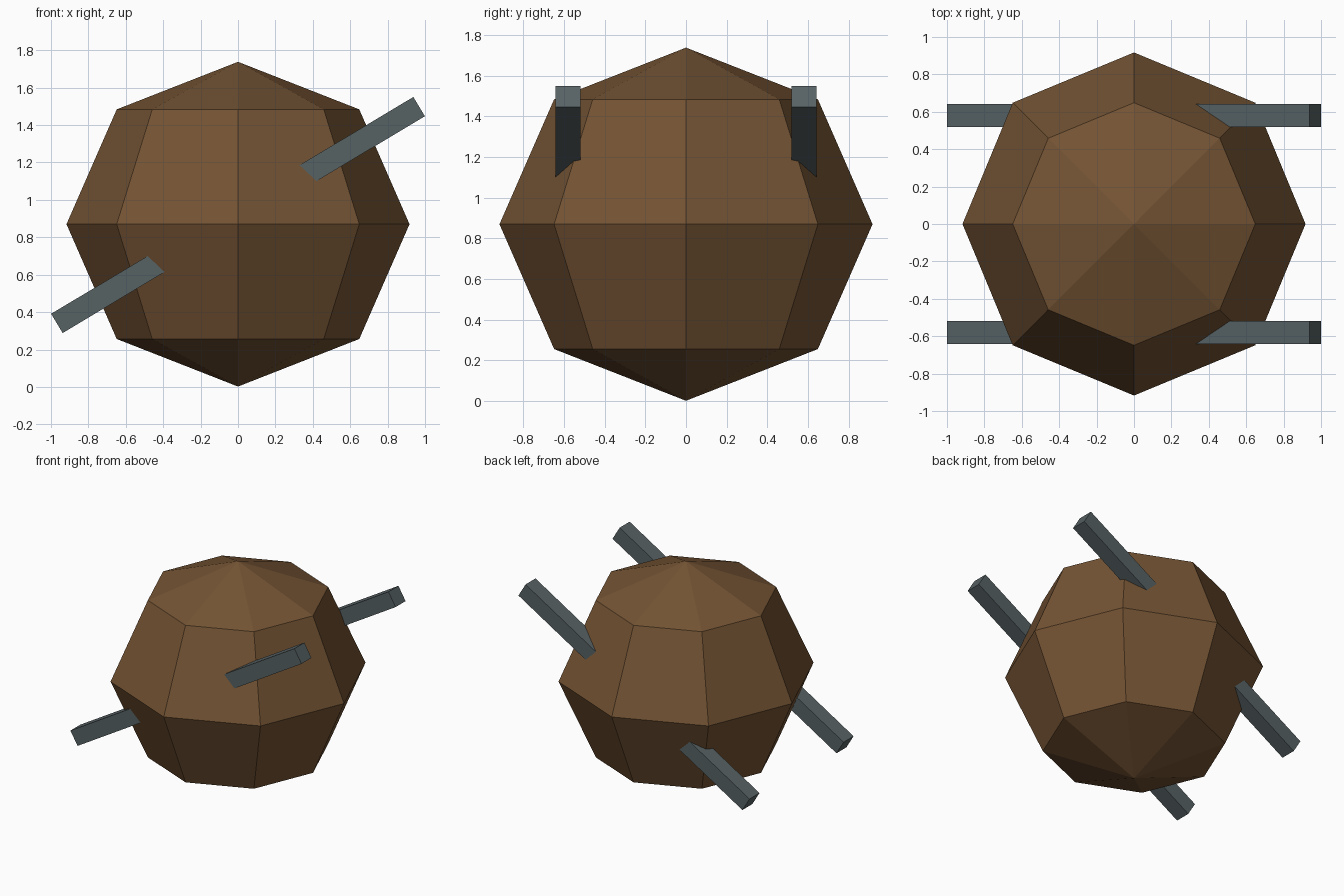
import bpy
import math

if "Cube" in bpy.data.objects:
    bpy.data.objects.remove(bpy.data.objects["Cube"])


def material(name, rgb):
    m = bpy.data.materials.new(name)
    m.diffuse_color = (*rgb, 1)
    m.use_nodes = True
    m.node_tree.nodes["Principled BSDF"].inputs["Base Color"].default_value = m.diffuse_color
    return m


brown = material("brown", (0.175, 0.088, 0.034))
grey = material("slate grey", (0.095, 0.122, 0.127))

# Faceted ball: eight sides, four bands, slightly squashed
bpy.ops.mesh.primitive_uv_sphere_add(segments=8, ring_count=4, radius=1, location=(0, 0, 0.87))
ball = bpy.context.object
ball.name = "ball"
ball.scale = (0.917, 0.917, 0.868)
ball.data.materials.append(brown)

# Two slanted bars running right through the ball
for name, y in (("front_bar", -0.581), ("back_bar", 0.581)):
    bpy.ops.mesh.primitive_cube_add(size=1, location=(0, y, 0.919),
                                    rotation=(0, -math.radians(30.9), 0))
    bar = bpy.context.object
    bar.name = name
    bar.scale = (2.257, 0.123, 0.12)
    bar.data.materials.append(grey)
